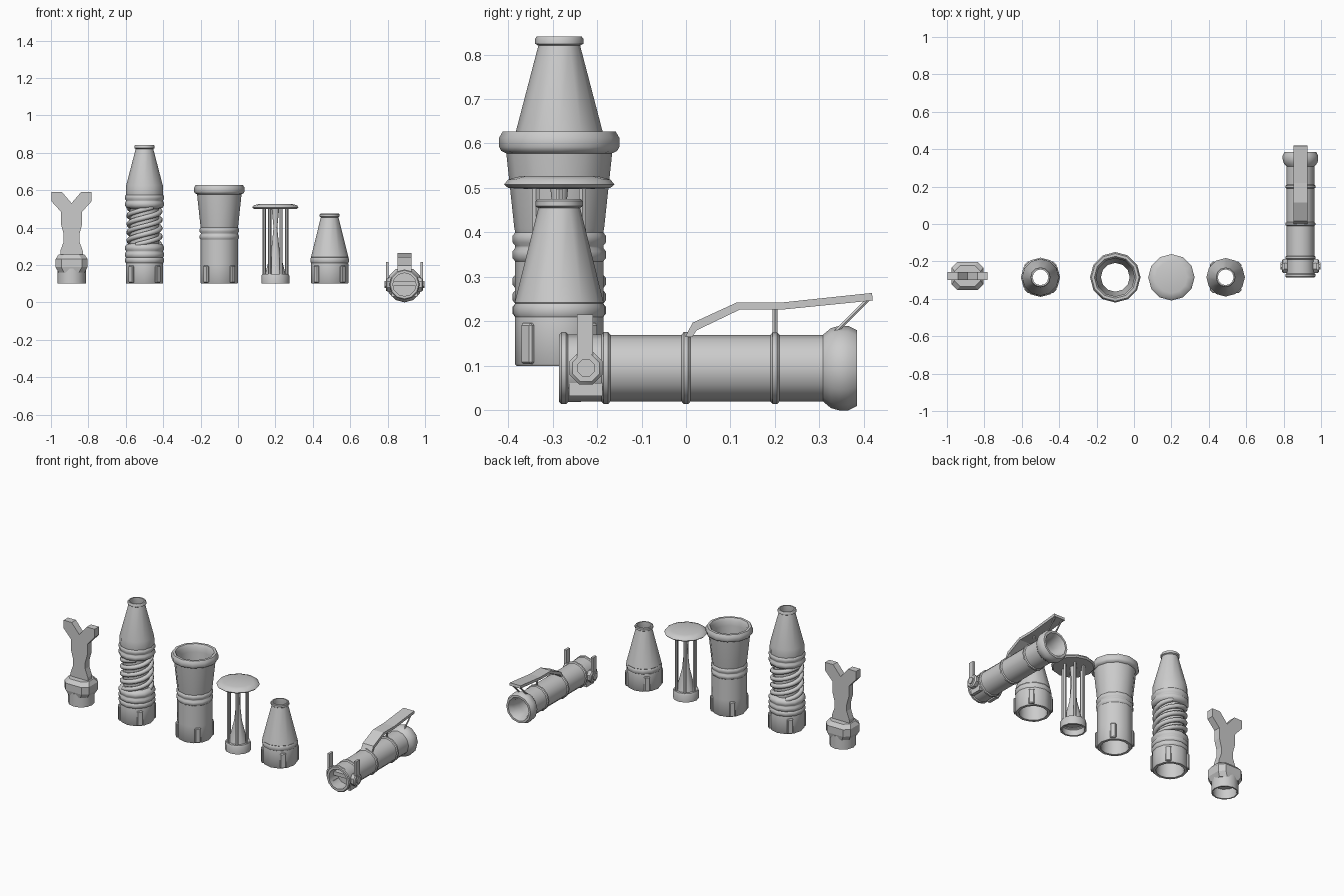
import bpy, bmesh
from math import sin, cos, pi, radians
from mathutils import Vector, Matrix

if "Cube" in bpy.data.objects:
    bpy.data.objects.remove(bpy.data.objects["Cube"])

N = 12
Y0 = -0.285


def finish(bm, name, loc=(0, 0, 0), rot=None, smooth=True):
    bmesh.ops.recalc_face_normals(bm, faces=bm.faces)
    me = bpy.data.meshes.new(name)
    bm.to_mesh(me)
    bm.free()
    if rot:
        me.transform(rot)
    if smooth:
        me.shade_smooth()
        me.set_sharp_from_angle(angle=radians(38))
    ob = bpy.data.objects.new(name, me)
    ob.location = loc
    bpy.context.collection.objects.link(ob)
    return ob


def lathe(name, prof, loc=(0, 0, 0), n=N, rot=None, closed=True):
    """Revolve (radius, height) points around z; closed joins last to first."""
    bm = bmesh.new()
    rings = [[bm.verts.new((r * cos(2 * pi * i / n), r * sin(2 * pi * i / n), z))
              for i in range(n)] for r, z in prof]
    count = len(rings) if closed else len(rings) - 1
    for k in range(count):
        a, b = rings[k], rings[(k + 1) % len(rings)]
        for i in range(n):
            j = (i + 1) % n
            bm.faces.new((a[i], a[j], b[j], b[i]))
    if not closed:
        bm.faces.new(rings[0])
        bm.faces.new(rings[-1])
    return finish(bm, name, loc, rot)


def box(name, size, loc, rot=None, bevel=0):
    bm = bmesh.new()
    bmesh.ops.create_cube(bm, size=1)
    bmesh.ops.scale(bm, vec=size, verts=bm.verts)
    if bevel:
        bmesh.ops.bevel(bm, geom=bm.edges[:], offset=bevel, segments=1, affect='EDGES')
    return finish(bm, name, loc, rot, False)


def extrude(name, pts, axis, depth, loc):
    """Extrude a flat outline symmetrically along x or y."""
    bm = bmesh.new()
    mk = (lambda u, v, d: (d, u, v)) if axis == 'x' else (lambda u, v, d: (u, d, v))
    a = [bm.verts.new(mk(u, v, -depth / 2)) for u, v in pts]
    b = [bm.verts.new(mk(u, v, depth / 2)) for u, v in pts]
    bm.faces.new(a)
    bm.faces.new(b[::-1])
    for i in range(len(pts)):
        j = (i + 1) % len(pts)
        bm.faces.new((a[i], a[j], b[j], b[i]))
    return finish(bm, name, loc, None, False)


def rod(name, a, b, r, n=6):
    a, b = Vector(a), Vector(b)
    rot = (b - a).to_track_quat('Z', 'Y').to_matrix().to_4x4()
    return lathe(name, [(r, 0), (r, (b - a).length)], a, n, rot, False)


def bead(z, r=0.105, base=0.099, h=0.03):
    return [(base, z), (r, z + h * .25), (r, z + h * .75), (base, z + h)]


def lugs(name, x):
    for i in range(4):
        a = pi / 4 + i * pi / 2
        box(f"{name}_lug_{i}", (0.022, 0.034, 0.092),
            (x + 0.097 * cos(a), Y0 + 0.097 * sin(a), 0.15),
            Matrix.Rotation(a, 4, 'Z'), 0.005)


base = [(0.08, 0.1), (0.096, 0.1), (0.1, 0.105), (0.1, 0.205)]

# spring nozzle: lathe body with a coiled middle
x = -0.5
lathe("spring_nozzle_body", base + bead(.21) + bead(.24) + bead(.275)
      + [(0.095, .31), (0.078, .315), (0.078, .5), (0.095, .505)]
      + bead(.51) + bead(.545) + [(0.1, .585), (0.098, .625), (0.047, .82), (0.054, .824),
      (0.054, .836), (0.05, .841), (0.042, .841), (0.042, .815), (0.075, .6), (0.068, .5),
      (0.068, .31), (0.08, .3)], (x, Y0, 0))
cu = bpy.data.curves.new("spring_coil", 'CURVE')
cu.dimensions = '3D'
cu.bevel_depth = 0.014
cu.bevel_resolution = 1
for s in range(3):
    sp = cu.splines.new('POLY')
    sp.points.add(36)
    for i, p in enumerate(sp.points):
        t = i / 36
        a = 2 * pi * (s / 3 + 1.5 * t)
        p.co = (0.084 * cos(a), 0.084 * sin(a), 0.308 + 0.2 * t, 1)
coil = bpy.data.objects.new("spring_coil", cu)
coil.location = (x, Y0, 0)
bpy.context.collection.objects.link(coil)
bpy.context.view_layer.objects.active = coil
coil.select_set(True)
bpy.ops.object.convert(target='MESH')
lugs("spring_nozzle", x)

# flared nozzle
x = -0.1
lathe("flared_nozzle_body", base + [(0.1, .335)] + bead(.335) + bead(.37)
      + [(0.101, .41), (0.119, .578), (0.13, .583), (0.135, .592), (0.135, .613), (0.127, .627),
         (0.112, .627), (0.102, .61), (0.102, .58), (0.077, .38)], (x, Y0, 0))
lugs("flared_nozzle", x)

# cone nozzle
x = 0.49
lathe("cone_nozzle_body", base + bead(.21, .103) + [(0.1, .242), (0.047, .455),
      (0.053, .459), (0.053, .471), (0.049, .475), (0.042, .475), (0.042, .45), (0.08, .23)],
      (x, Y0, 0))
lugs("cone_nozzle", x)

# disc deflector nozzle
x = 0.2
lathe("deflector_collar", [(0.064, .1), (0.075, .1), (0.075, .142), (0.07, .153), (0.055, .153),
                           (0.055, .14), (0.064, .135)], (x, Y0, 0))
lathe("deflector_disc", [(0.075, .498), (0.115, .5), (0.124, .508), (0.115, .519), (0.085, .527)],
      (x, Y0, 0), closed=False)
lathe("deflector_cone", [(0.056, .145), (0.022, .28), (0.01, .4), (0.02, .5)],
      (x, Y0, 0), closed=False)
for i in range(6):
    a = i * pi / 3
    px, py = x + 0.06 * cos(a), Y0 + 0.06 * sin(a)
    rod(f"deflector_rod_{i}", (px, py, .145), (px, py, .505), 0.009)

# forked nozzle
x = -0.89
lathe("fork_collar", [(0.068, .1), (0.076, .1), (0.076, .18), (0.068, .18)], (x, Y0 + .007, 0))
bm = bmesh.new()
levels = []
for sx, sy, z in [(.07, .068, .16), (.085, .075, .188), (.085, .075, .232), (.07, .055, .255)]:
    c = .03
    levels.append([bm.verts.new((u, v, z)) for u, v in
                   [(sx, -sy + c), (sx, sy - c), (sx - c, sy), (c - sx, sy),
                    (-sx, sy - c), (-sx, c - sy), (c - sx, -sy), (sx - c, -sy)]])
for a, b in zip(levels, levels[1:]):
    for i in range(8):
        bm.faces.new((a[i], a[(i + 1) % 8], b[(i + 1) % 8], b[i]))
bm.faces.new(levels[0])
bm.faces.new(levels[-1])
finish(bm, "fork_block", (x, Y0 + .007, 0), None, False)
half = [(.06, .25), (.06, .275), (.042, .325), (.042, .365), (.057, .42), (.057, .485),
        (.107, .54), (.107, .591), (.052, .591)]
extrude("fork_blade", half + [(0, .53)] + [(-u, v) for u, v in half[::-1]],
        'y', 0.042, (x, Y0 + .007, 0))

# handle barrel, axis turned to +y
x, zc = 0.89, 0.095
turn = Matrix.Rotation(-pi / 2, 4, 'X')
prof = [(.062, -.285)] + bead(-.285, .081, .076, .02) + bead(-.19, .081, .075, .02) \
    + bead(-.01, .081, .075, .02) + bead(.19, .081, .075, .02) \
    + [(.075, .308), (.09, .326), (.095, .345), (.095, .365), (.085, .385), (.072, .385),
       (.058, .35), (.058, .3), (.062, -.2)]
lathe("handle_barrel", prof, (x, 0, zc), rot=turn)
lathe("handle_valve_disc", [(.063, -.205), (.063, -.195)], (x, 0, zc), rot=turn, closed=False)
box("handle_cross_bar", (.15, .03, .024), (x, -.225, zc + .005))

# side knobs and upright tabs, mirrored
for s in (-1, 1):
    side = Matrix.Rotation(s * pi / 2, 4, 'Y') @ Matrix.Rotation(pi / 8, 4, 'Z')
    lathe(f"side_knob_{s}", [(.036, .068), (.04, .075), (.04, .093), (.033, .1), (.021, .1),
                             (.021, .106)], (x, -.225, zc), 8, side, False)
    box(f"side_tab_{s}", (.015, .036, .11), (x + s * .092, -.227, .16))
    box(f"side_plate_{s}", (.02, .075, .03), (x + s * .06, -.225, .047))

# squeeze lever and its struts
extrude("squeeze_lever", [(-.002, .165), (.014, .165), (.024, .18), (.122, .227), (.22, .227),
                          (.42, .247), (.418, .264), (.22, .243), (.115, .243), (.015, .197)],
        'x', 0.074, (x, 0, 0))
rod("lever_post", (x, .2, .165), (x, .2, .235), .006)
for s in (-1, 1):
    rod(f"lever_stay_{s}", (x + s * .025, .325, .165), (x + s * .025, .41, .25), .005)
